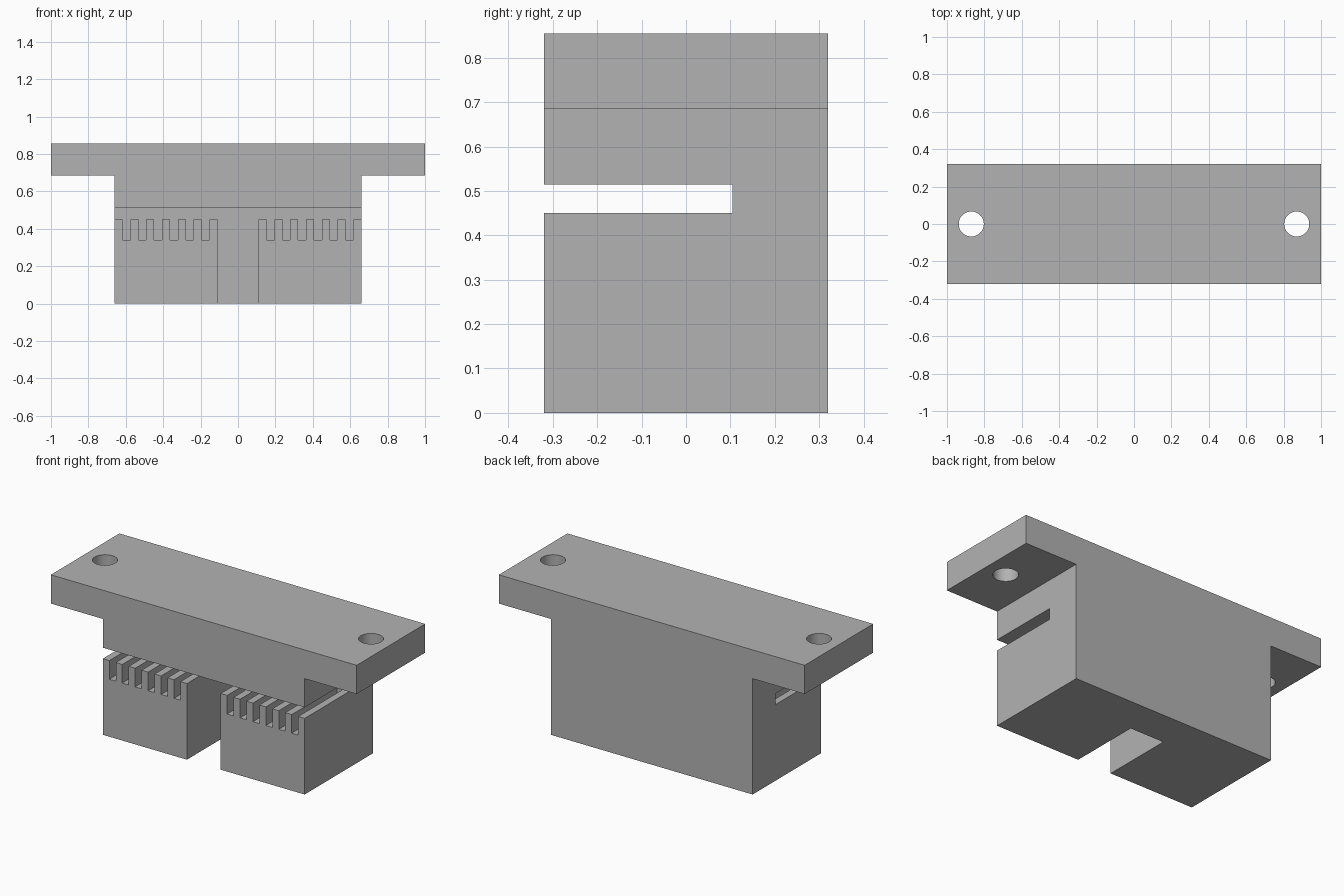
import bpy, bmesh, math

old = bpy.data.objects.get("Cube")
if old:
    bpy.data.objects.remove(old, do_unlink=True)

HALF_LENGTH, HALF_DEPTH, HEIGHT = 1.0, 0.32, 0.855
FLANGE_Z = 0.685                # underside of the mounting flange
BODY_X, GAP_X = 0.66, 0.11      # half widths of the body and the central gap
SLOT_Z, SLOT_TOP, GROOVE_Z = 0.45, 0.515, 0.34
POCKET_Y = 0.105                # back wall of slot, gap and grooves
GROOVES = 6
HOLE_X, HOLE_R = 0.87, 0.067

grey = bpy.data.materials.new("plain grey")
grey.use_nodes = True
colour = (0.45, 0.45, 0.45, 1)
grey.diffuse_color = colour
grey.node_tree.nodes["Principled BSDF"].inputs["Base Color"].default_value = colour


def extrude_profile(name, points, y0, y1):
    """Extrude an x-z outline from y0 to y1."""
    bm = bmesh.new()
    face = bm.faces.new([bm.verts.new((x, y0, z)) for x, z in points])
    new = bmesh.ops.extrude_face_region(bm, geom=[face])["geom"]
    verts = [v for v in new if isinstance(v, bmesh.types.BMVert)]
    bmesh.ops.translate(bm, verts=verts, vec=(0, y1 - y0, 0))
    bmesh.ops.recalc_face_normals(bm, faces=bm.faces)
    mesh = bpy.data.meshes.new(name)
    bm.to_mesh(mesh)
    bm.free()
    mesh.materials.append(grey)
    obj = bpy.data.objects.new(name, mesh)
    bpy.context.collection.objects.link(obj)
    return obj


def mirrored(half):
    """Complete a right-hand outline with its mirror image."""
    return half + [(-x, z) for x, z in reversed(half)]


def cut(target, cutter):
    cutter.hide_render = True
    mod = target.modifiers.new("cut", 'BOOLEAN')
    mod.operation, mod.solver, mod.object = 'DIFFERENCE', 'EXACT', cutter
    bpy.ops.object.select_all(action='DESELECT')
    target.select_set(True)
    bpy.context.view_layer.objects.active = target
    bpy.ops.object.modifier_apply(modifier=mod.name)
    bpy.data.objects.remove(cutter, do_unlink=True)


# T-shaped bracket body
bracket = extrude_profile("flanged_bracket", mirrored([
    (BODY_X, 0), (BODY_X, FLANGE_Z), (HALF_LENGTH, FLANGE_Z), (HALF_LENGTH, HEIGHT)]),
    -HALF_DEPTH, HALF_DEPTH)

# Comb-shaped pocket: central gap, toothed grooves and the slot above them
outline = [(GAP_X, -0.1), (GAP_X, SLOT_Z)]
step = (BODY_X - GAP_X) / (2 * GROOVES + 1)
for i in range(GROOVES):
    a = GAP_X + (2 * i + 1) * step
    b = a + step
    outline += [(a, SLOT_Z), (a, GROOVE_Z), (b, GROOVE_Z), (b, SLOT_Z)]
outline += [(BODY_X + 0.1, SLOT_Z), (BODY_X + 0.1, SLOT_TOP)]
cut(bracket, extrude_profile("pocket_cutter", mirrored(outline), -HALF_DEPTH - 0.1, POCKET_Y))

# Bolt holes through the flange
for side in (-1, 1):
    bpy.ops.mesh.primitive_cylinder_add(vertices=48, radius=HOLE_R, depth=0.4,
                                        location=(side * HOLE_X, 0, (FLANGE_Z + HEIGHT) / 2))
    drill = bpy.context.object
    drill.data.materials.append(grey)
    cut(bracket, drill)

bpy.ops.object.shade_smooth_by_angle(angle=math.radians(30))
